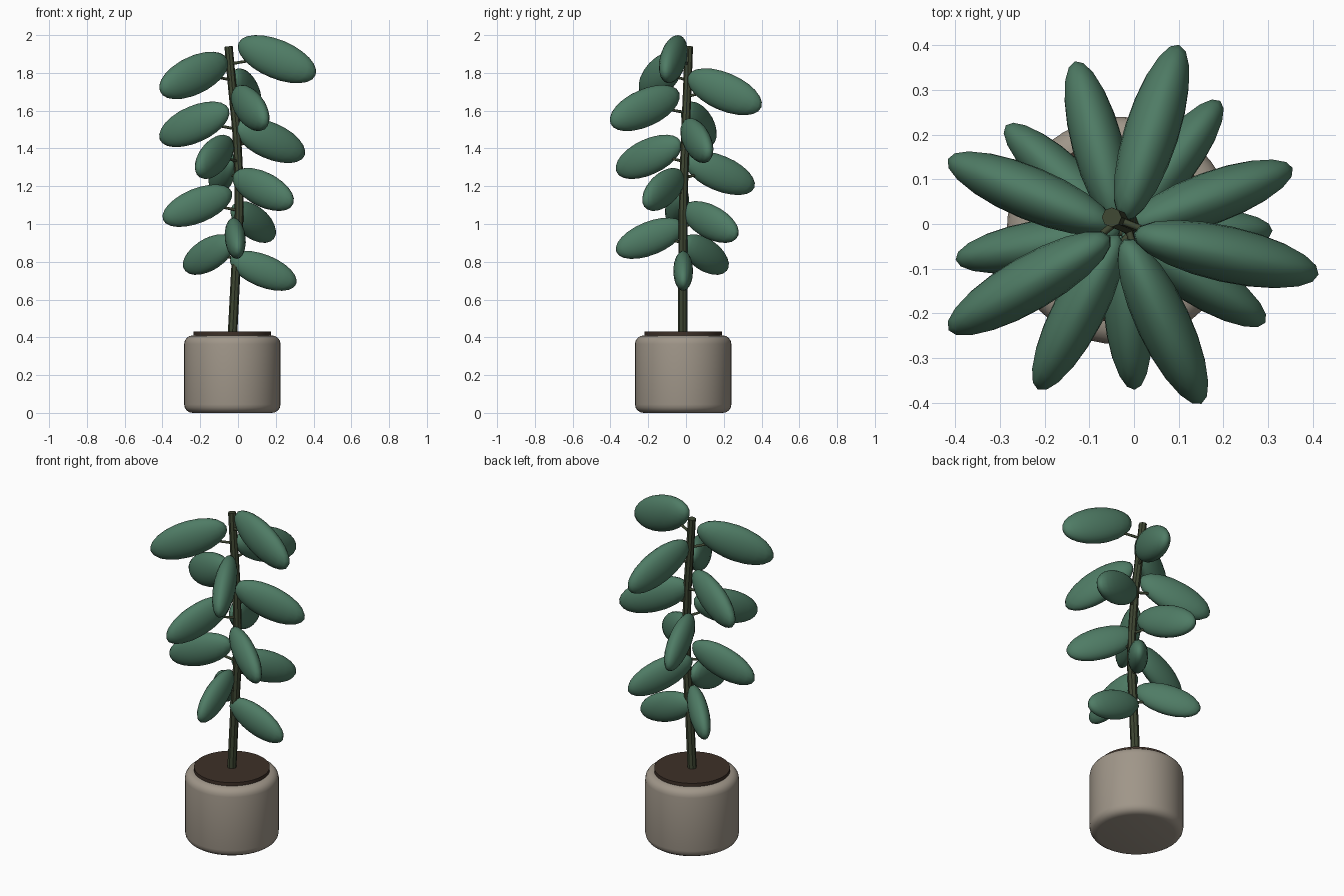
import bpy
import math
from mathutils import Vector, Matrix

cube = bpy.data.objects.get("Cube")
if cube:
    bpy.data.objects.remove(cube, do_unlink=True)

AXIS = Vector((-0.03, -0.015, 0))  # centre line of the pot
GOLDEN = math.radians(137.5)


def material(name, r, g, b):
    m = bpy.data.materials.new(name)
    m.use_nodes = True
    m.diffuse_color = (r, g, b, 1)
    node = next(n for n in m.node_tree.nodes if n.type == 'BSDF_PRINCIPLED')
    node.inputs["Base Color"].default_value = (r, g, b, 1)
    node.inputs["Roughness"].default_value = 0.8
    return m


LEAF = material("leaf green", 0.078, 0.2, 0.13)
STEM = material("stem olive", 0.048, 0.062, 0.032)
CLAY = material("clay beige", 0.35, 0.305, 0.25)
SOIL = material("soil brown", 0.048, 0.03, 0.021)


def finish(name, mat):
    ob = bpy.context.object
    ob.name = ob.data.name = name
    ob.data.materials.append(mat)
    return ob


def cylinder(name, mat, radius, bottom, top, bevel=0):
    bpy.ops.mesh.primitive_cylinder_add(
        vertices=48, radius=radius, depth=top - bottom,
        location=AXIS + Vector((0, 0, (top + bottom) / 2)))
    ob = finish(name, mat)
    if bevel:
        mod = ob.modifiers.new("rounded rim", 'BEVEL')
        mod.width = bevel
        mod.segments = 4
        mod.limit_method = 'ANGLE'
        bpy.ops.object.modifier_apply(modifier=mod.name)
    bpy.ops.object.shade_smooth_by_angle(angle=math.radians(35))


def tube(name, points, radii, thickness, smooth):
    """Tapered tube through the points, eight-sided."""
    curve = bpy.data.curves.new(name, 'CURVE')
    curve.dimensions = '3D'
    curve.bevel_depth = thickness
    curve.bevel_resolution = 2
    curve.use_fill_caps = True
    spline = curve.splines.new('POLY')
    spline.points.add(len(points) - 1)
    for p, co, r in zip(spline.points, points, radii):
        p.co = (*co, 1)
        p.radius = r
    spline.use_smooth = smooth
    curve.materials.append(STEM)
    ob = bpy.data.objects.new(name, curve)
    bpy.context.collection.objects.link(ob)
    bpy.ops.object.select_all(action='DESELECT')
    ob.select_set(True)
    bpy.context.view_layer.objects.active = ob
    bpy.ops.object.convert(target='MESH')


# Pot and soil
cylinder("pot", CLAY, 0.255, 0, 0.41, 0.045)
cylinder("soil", SOIL, 0.206, 0.38, 0.43)

# Gently bent stem
stem_path = [Vector(p) for p in (
    (-0.03, -0.017, 0.4), (-0.012, -0.017, 0.75), (0.006, -0.015, 1.05),
    (0.006, -0.012, 1.22), (-0.008, -0.002, 1.5), (-0.03, 0.007, 1.72),
    (-0.05, 0.015, 1.94))]
tube("stem", stem_path, [1.05, 1.03, 1, 0.98, 0.96, 0.94, 0.92], 0.024, False)


def stem_at(z):
    for a, b in zip(stem_path, stem_path[1:]):
        if z <= b.z:
            return a.lerp(b, (z - a.z) / (b.z - a.z))
    return stem_path[-1]


# Leaves spiral upward, growing larger, each on a short stalk
for i in range(14):
    turn = Matrix.Rotation(i * GOLDEN, 4, 'Z')
    size = 0.83 + 0.013 * i
    height = 0.752 + 0.0862 * i
    out = turn @ Vector((1, 0, 0))
    centre = AXIS + out * (0.164 + 0.006 * i) + Vector((0, 0, height))
    bpy.ops.mesh.primitive_uv_sphere_add(segments=20, ring_count=12, radius=1)
    leaf = finish(f"leaf_{i + 1}", LEAF)
    droop = Matrix.Rotation(math.radians(22), 4, 'Y')
    shape = Matrix.Diagonal((0.226 * size, 0.063 * size, 0.103 * size, 1))
    leaf.data.transform(turn @ droop @ shape)
    leaf.location = centre
    bpy.ops.object.shade_smooth()
    tube(f"leaf_stalk_{i + 1}",
         [stem_at(height - 0.025), centre - out * 0.1 * size],
         [1, 0.8], 0.008, True)
